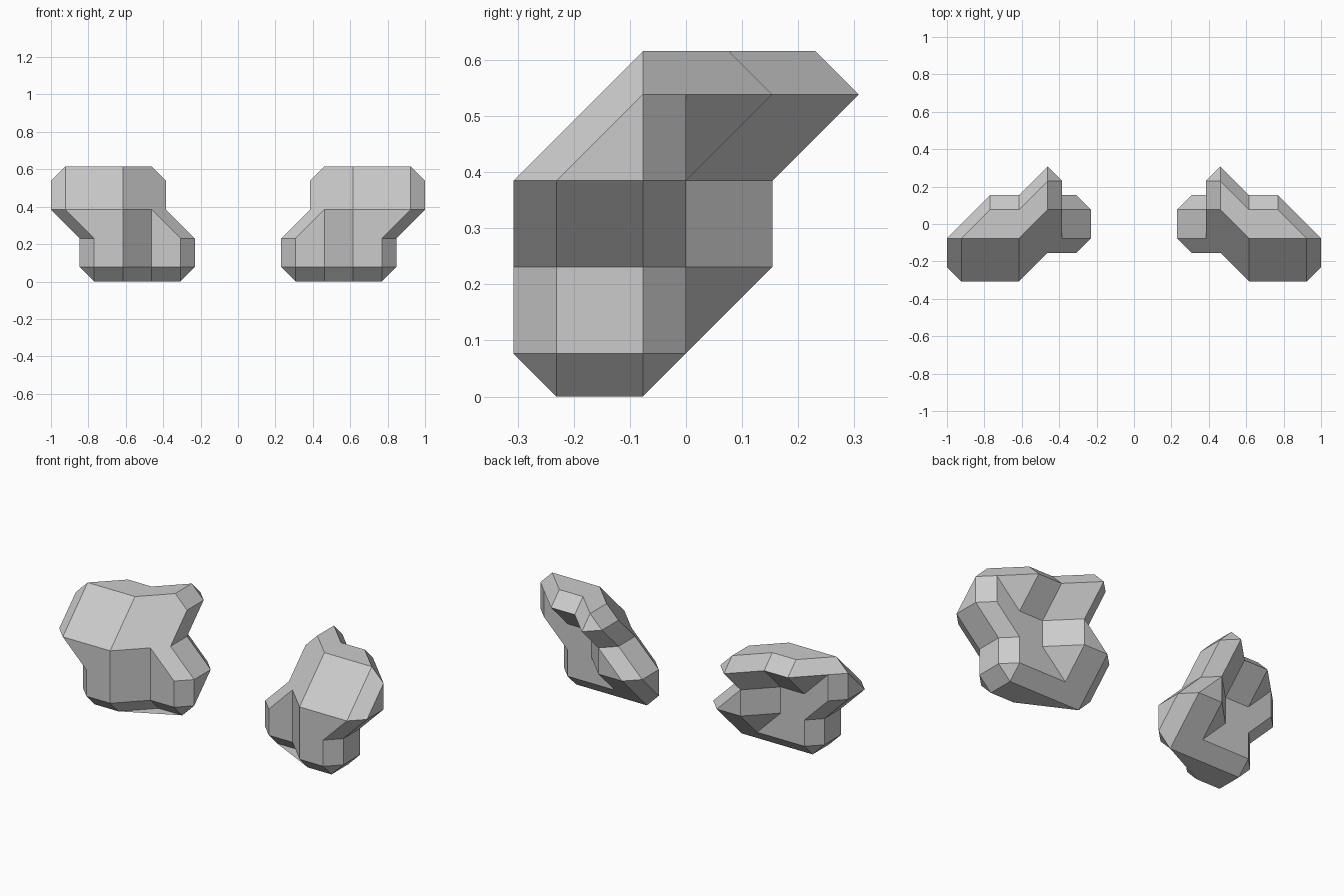
import bpy, bmesh, math

if "Cube" in bpy.data.objects:
    bpy.data.objects.remove(bpy.data.objects["Cube"])

U = 1 / 13  # design grid step

# Lower body outlines, same point order from the inner front corner round to the inner back
base = [(4, -1), (4, -1), (6, -1), (8, -3), (10, -3), (10, -3), (10, -1), (10, -1), (10, -1),
        (6, -1), (6, -1), (4, -1), (4, -1)]
foot = [(3, -1), (4, -2), (6, -2), (8, -4), (10, -4), (11, -3), (11, -1), (10, 0), (10, 0),
        (6, 0), (6, 0), (4, 0), (3, -1)]
waist = [(3, -1), (4, -2), (6, -2), (8, -4), (10, -4), (11, -3), (11, -1), (10, 0), (10, 0),
         (8, 0), (6, 2), (4, 2), (3, 1)]

# Upper body outlines, leaning outward and back
shoulder = [(5, -1), (6, -2), (6, -2), (8, -4), (12, -4), (13, -3), (13, -1), (12, 0), (10, 0),
            (8, 0), (6, 2), (6, 2), (5, 1)]
rim = [(5, 1), (6, 0), (6, 0), (8, -2), (12, -2), (13, -1), (13, -1), (12, 0), (10, 2),
       (8, 2), (6, 4), (6, 4), (5, 3)]
crown = [(6, 1), (6, 1), (6, 1), (8, -1), (12, -1), (12, -1), (12, -1), (12, -1), (10, 1),
         (8, 1), (6, 3), (6, 3), (6, 3)]

bm = bmesh.new()
cache = {}


def vert(p, z):
    key = (p[0], p[1], z)
    if key not in cache:
        cache[key] = bm.verts.new([c * U for c in key])
    return cache[key]


def face(points):
    vs = list(dict.fromkeys(points))
    if len(vs) > 2:
        bm.faces.new(vs)


def bridge(low, z0, high, z1):
    n = len(low)
    for i in range(n):
        j = (i + 1) % n
        a, b = vert(low[i], z0), vert(low[j], z0)
        c, d = vert(high[j], z1), vert(high[i], z1)
        face([a, b, d])
        face([b, c, d])


# Skin between successive outlines
levels = [(base, 0), (foot, 1), (waist, 3), (shoulder, 5), (rim, 7), (crown, 8)]
for (lo, z0), (hi, z1) in zip(levels, levels[1:]):
    bridge(lo, z0, hi, z1)

# Flat bottom and top
face([vert(p, 0) for p in reversed(base)])
face([vert(p, 8) for p in crown])

# Merge coplanar triangles into clean flat facets
bmesh.ops.recalc_face_normals(bm, faces=bm.faces)
bmesh.ops.dissolve_limit(bm, angle_limit=math.radians(1), verts=bm.verts, edges=bm.edges)
bmesh.ops.recalc_face_normals(bm, faces=bm.faces)

mesh = bpy.data.meshes.new("faceted_block_pair")
bm.to_mesh(mesh)
bm.free()
obj = bpy.data.objects.new("faceted_block_pair", mesh)
bpy.context.collection.objects.link(obj)

# Matching block on the other side
mirror = obj.modifiers.new("mirror", 'MIRROR')
mirror.use_axis[0] = True
mirror.use_mirror_merge = False
